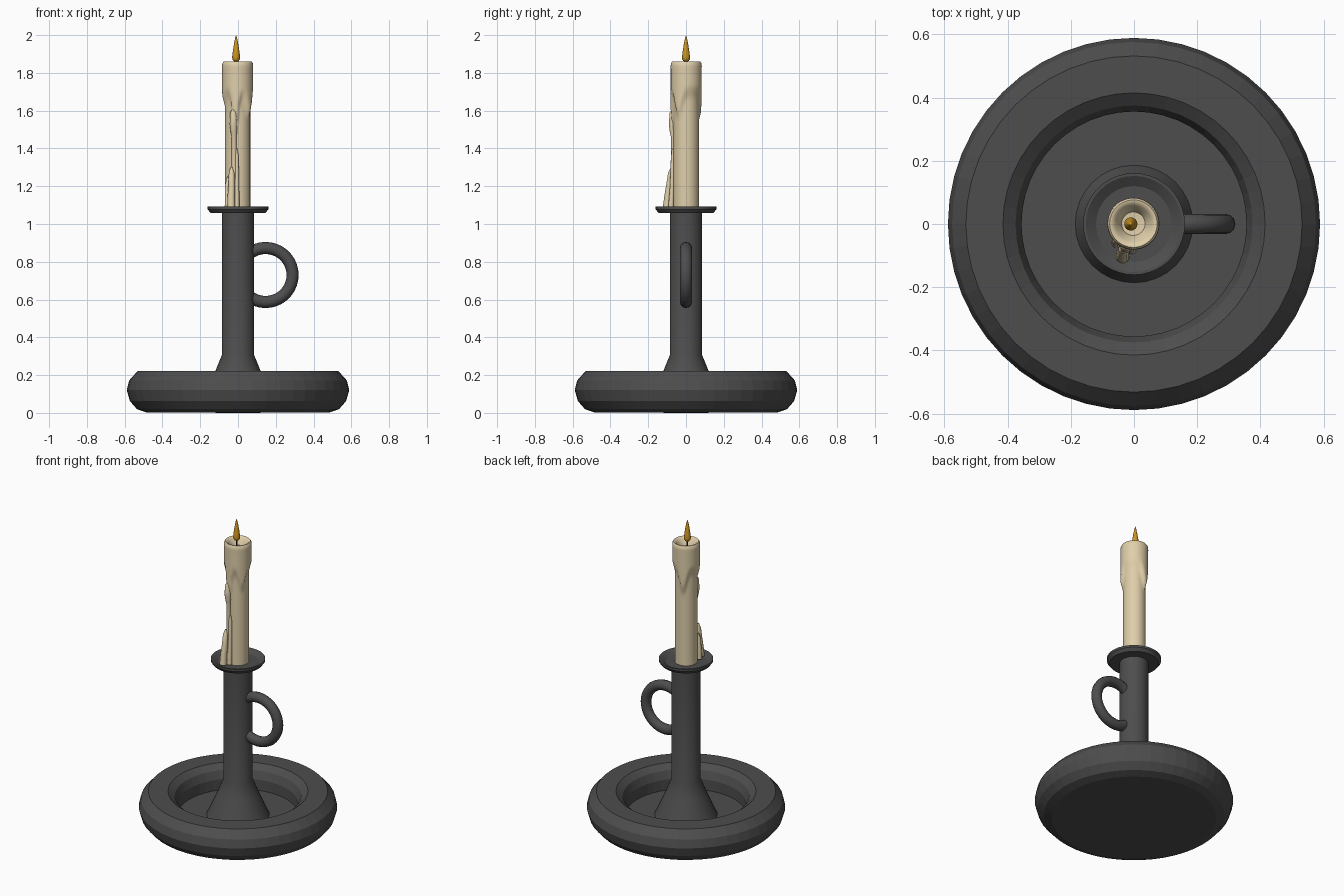
import bpy, bmesh
from math import sin, cos, pi, exp, radians

if "Cube" in bpy.data.objects:
    bpy.data.objects.remove(bpy.data.objects["Cube"])


def material(name, rgb):
    m = bpy.data.materials.new(name)
    m.diffuse_color = (*rgb, 1)
    m.use_nodes = True
    m.node_tree.nodes["Principled BSDF"].inputs["Base Color"].default_value = m.diffuse_color
    return m


IRON = material("dark_iron", (0.075, 0.075, 0.075))
WAX = material("wax", (0.74, 0.62, 0.40))
FLAME = material("flame", (0.62, 0.30, 0.015))
WICK = material("wick", (0.03, 0.02, 0.015))


def lathe(name, profile, sides, mat, centre=(0, 0), shape=None, angle=30):
    """Spin (radius, z) points; radius 0 closes with a pole. shape(a, r, z) may alter radius."""
    bm = bmesh.new()
    rings = []
    for r, z in profile:
        if r == 0:
            rings.append([bm.verts.new((*centre, z))])
            continue
        ring = []
        for i in range(sides):
            a = 2 * pi * i / sides
            q = shape(a, r, z) if shape else r
            ring.append(bm.verts.new((centre[0] + q * cos(a), centre[1] + q * sin(a), z)))
        rings.append(ring)
    for lo, hi in zip(rings, rings[1:]):
        for i in range(sides):
            j = (i + 1) % sides
            quad = [lo[i % len(lo)], lo[j % len(lo)], hi[j % len(hi)], hi[i % len(hi)]]
            bm.faces.new(list(dict.fromkeys(quad)))
    bmesh.ops.recalc_face_normals(bm, faces=bm.faces)
    me = bpy.data.meshes.new(name)
    bm.to_mesh(me)
    bm.free()
    ob = bpy.data.objects.new(name, me)
    bpy.context.collection.objects.link(ob)
    return finish(ob, mat, angle)


def finish(ob, mat, angle):
    ob.data.materials.clear()
    ob.data.materials.append(mat)
    bpy.ops.object.select_all(action='DESELECT')
    ob.select_set(True)
    bpy.context.view_layer.objects.active = ob
    if angle:
        bpy.ops.object.shade_smooth_by_angle(angle=radians(angle))
    return ob


def tube(name, points, mat, res=4):
    """Round tube through (x, y, z, radius) points, made into a mesh."""
    cu = bpy.data.curves.new(name, 'CURVE')
    cu.dimensions = '3D'
    cu.bevel_depth = 1
    cu.bevel_resolution = res
    cu.use_fill_caps = True
    sp = cu.splines.new('POLY')
    sp.points.add(len(points) - 1)
    for p, (x, y, z, r) in zip(sp.points, points):
        p.co = (x, y, z, 1)
        p.radius = r
    ob = bpy.data.objects.new(name, cu)
    bpy.context.collection.objects.link(ob)
    bpy.ops.object.select_all(action='DESELECT')
    ob.select_set(True)
    bpy.context.view_layer.objects.active = ob
    bpy.ops.object.convert(target='MESH')
    return finish(bpy.context.view_layer.objects.active, mat, 50)


# Base pan with rounded rim and sunken floor
lathe("base_pan", [(0, 0), (0.487, 0.003), (0.535, 0.02), (0.572, 0.062), (0.589, 0.12),
                   (0.576, 0.172), (0.532, 0.221), (0.415, 0.221), (0.375, 0.19),
                   (0.356, 0.14), (0.356, 0.07), (0, 0.07)], 48, IRON, angle=0)

# Stem with flared foot
lathe("stem", [(0, 0.065), (0.187, 0.068), (0.12, 0.221), (0.086, 0.305),
               (0.086, 1.065), (0, 1.065)], 32, IRON)

# Drip dish on top of the stem
lathe("drip_dish", [(0, 1.058), (0.145, 1.058), (0.161, 1.078), (0.161, 1.092),
                    (0.152, 1.092), (0.12, 1.072), (0, 1.072)], 40, IRON)

# Ring handle, both ends running into the stem
arc = [radians(-140 + 280 * i / 28) for i in range(29)]
tube("handle", [(0.146 + 0.143 * cos(a), 0, 0.73 + 0.143 * sin(a), 0.032) for a in arc], IRON)


# Candle: straight shaft, swollen molten top with runs reaching down, hollow top
def melt(a, r, z):
    if z > 1.82:
        return r
    edge = 1.68
    for mid, width, depth in ((110, 22, 0.14), (-35, 22, 0.12), (-100, 16, 0.20), (190, 25, 0.05)):
        d = (a - radians(mid) + pi) % (2 * pi) - pi
        edge -= depth * exp(-(d / radians(width)) ** 2)
    t = min(1, max(0, (z - edge + 0.02) / 0.08))
    return r + 0.015 * t * t * (3 - 2 * t)


shaft = [(0.067, 1.07 + 0.75 * i / 50) for i in range(51)]
top = [(0.0825, 1.835), (0.081, 1.85), (0.075, 1.859), (0.067, 1.858), (0.057, 1.846),
       (0.042, 1.825), (0.022, 1.812), (0, 1.808)]
lathe("candle", [(0, 1.07)] + shaft + top, 48, WAX, (-0.002, 0.001), melt, 60)

# Wax runs down the front of the candle
runs = [
    [(-0.024, -0.066, 1.61, 0.006), (-0.024, -0.069, 1.59, 0.017), (-0.024, -0.071, 1.53, 0.020),
     (-0.022, -0.069, 1.49, 0.017), (-0.021, -0.066, 1.46, 0.013), (-0.020, -0.066, 1.30, 0.014),
     (-0.020, -0.068, 1.08, 0.016)],
    [(-0.035, -0.075, 1.30, 0.005), (-0.034, -0.080, 1.27, 0.015), (-0.034, -0.088, 1.20, 0.018),
     (-0.036, -0.096, 1.14, 0.020), (-0.036, -0.102, 1.08, 0.022)],
    [(-0.008, -0.068, 1.40, 0.004), (-0.007, -0.070, 1.36, 0.010), (-0.006, -0.073, 1.20, 0.012),
     (-0.006, -0.080, 1.08, 0.015)],
    [(-0.055, -0.050, 1.25, 0.004), (-0.056, -0.054, 1.21, 0.012), (-0.056, -0.060, 1.08, 0.015)],
]
for n, run in enumerate(runs, 1):
    tube(f"wax_run_{n}", run, WAX)

# Wick and flame
tube("wick", [(-0.008, 0, 1.80, 0.006), (-0.01, 0, 1.87, 0.005)], WICK, 2)
lathe("flame", [(0, 1.858), (0.013, 1.862), (0.020, 1.872), (0.021, 1.885), (0.018, 1.91),
                (0.011, 1.955), (0.005, 1.985), (0, 2.0)], 16, FLAME, (-0.01, 0), angle=60)
